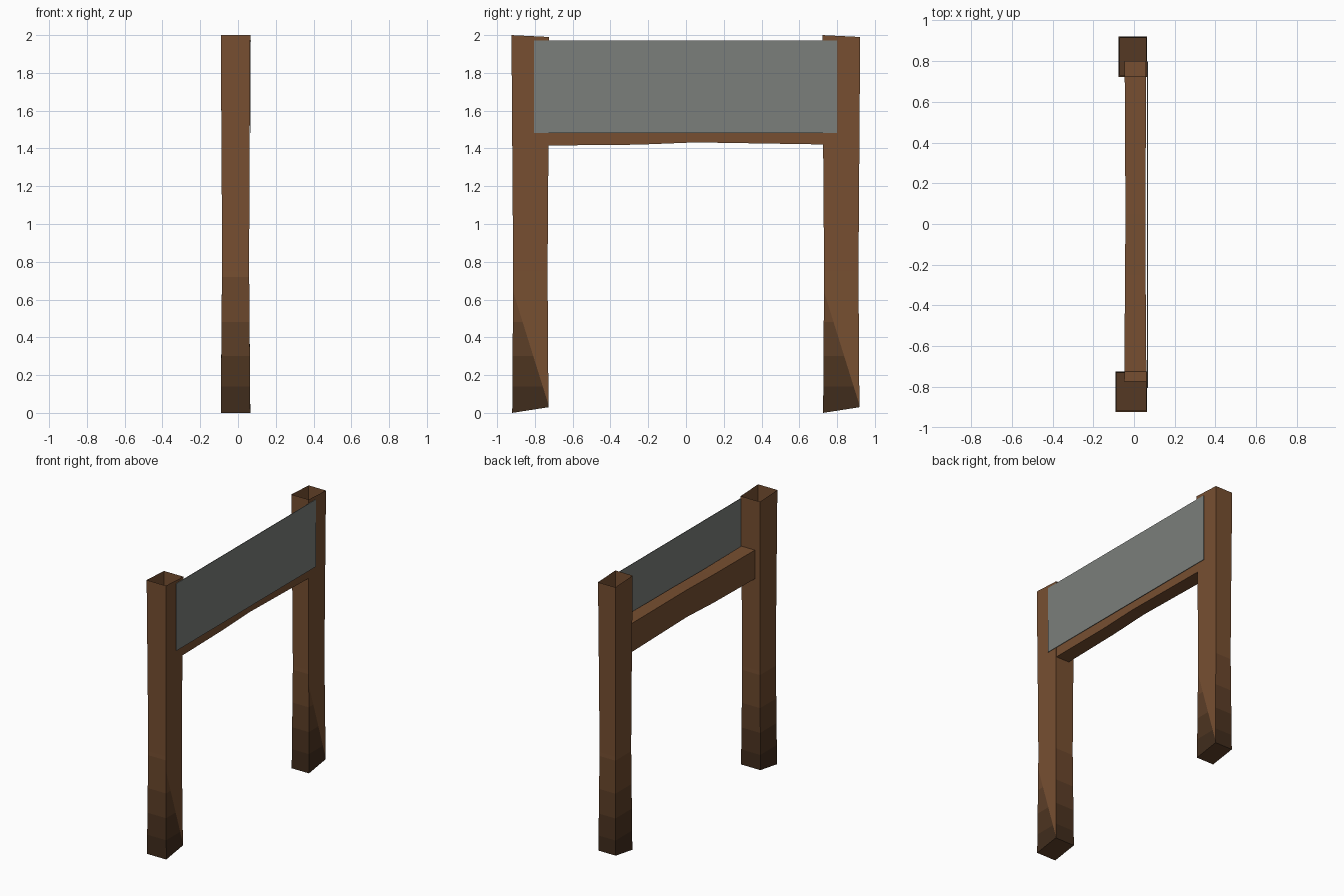
import bpy, bmesh
from mathutils import Vector

if "Cube" in bpy.data.objects:
    bpy.data.objects.remove(bpy.data.objects["Cube"])


def material(name, srgb):
    m = bpy.data.materials.new(name)
    m.diffuse_color = [((c / 255 + 0.055) / 1.055) ** 2.4 for c in srgb] + [1]
    m.use_nodes = True
    m.node_tree.nodes["Principled BSDF"].inputs["Base Color"].default_value = m.diffuse_color
    return m


# wood tones from the dark damp foot up to the clean timber
WOOD = [material("damp wood", (64, 44, 28)), material("dark wood", (77, 52, 32)),
        material("mid dark wood", (92, 62, 39)), material("mid wood", (107, 71, 44)),
        material("brown wood", (119, 79, 49))]
GREY = material("grey board", (123, 127, 123))
LIMITS = [0.14, 0.30, 0.48, 0.72]


def finish(bm, name, mats):
    mesh = bpy.data.meshes.new(name)
    bm.to_mesh(mesh)
    bm.free()
    for m in mats:
        mesh.materials.append(m)
    obj = bpy.data.objects.new(name, mesh)
    bpy.context.collection.objects.link(obj)
    return obj


def loft(bm, rings):
    """Join rings of four points with quads."""
    vs = [[bm.verts.new(p) for p in r] for r in rings]
    for a, b in zip(vs, vs[1:]):
        for i in range(4):
            j = (i + 1) % 4
            bm.faces.new((a[i], a[j], b[j], b[i]))
    return vs


def post(name, yc, x_left):
    """Waisted hollow post with open top and slanted foot."""
    bm = bmesh.new()
    rings = []
    # z, z at the +y side, inset in x, inset in y
    for z, z2, ix, iy in [(0, 0.03, 0, 0.004), (0.75, 0.75, 0.006, 0.009),
                          (1.15, 1.15, 0.005, 0.006), (2.0, 1.99, 0, 0)]:
        x0, x1 = x_left + ix, 0.065 - ix
        y0, y1 = yc - 0.1 + iy, yc + 0.1 - iy
        rings.append([(x0, y0, z), (x1, y0, z), (x1, y1, z2), (x0, y1, z2)])
    vs = loft(bm, rings)
    foot = bm.faces.new(vs[0][::-1])
    foot.material_index = 2
    # worn edge running diagonally over the +x face
    a, b = Vector((0, yc - 0.1, 0.67)), Vector((0, yc + 0.1, 0.03))
    normal = Vector((0, 0.64, 0.2))
    bm.normal_update()
    side = [f for f in bm.faces if f.normal.x > 0.7]
    geom = side + list({e for f in side for e in f.edges})
    bmesh.ops.bisect_plane(bm, geom=geom, plane_co=a, plane_no=normal)
    # cut height bands for the darkening wood
    for z in LIMITS:
        bmesh.ops.bisect_plane(bm, geom=bm.verts[:] + bm.edges[:] + bm.faces[:],
                               plane_co=(0, 0, z), plane_no=(0, 0, 1))
    bm.normal_update()
    for f in bm.faces:
        if abs(f.normal.z) > 0.5:
            continue
        c = f.calc_center_median()
        clean = f.normal.x > 0.7 and (c - a).dot(normal) > 0
        f.material_index = 4 if clean else sum(c.z > z for z in LIMITS)
    return finish(bm, name, WOOD)


post("front_post", -0.824, -0.091)
post("back_post", 0.822, -0.075)

# cross beam, slightly bowed in the middle
bm = bmesh.new()
rings = []
for y, x0, x1, z0, z1 in [(-0.775, -0.048, 0.061, 1.415, 1.625),
                          (-0.25, -0.044, 0.057, 1.42, 1.625),
                          (0.05, -0.042, 0.056, 1.432, 1.63),
                          (0.8, -0.046, 0.06, 1.42, 1.63)]:
    rings.append([(x0, y, z0), (x0, y, z1), (x1, y, z1), (x1, y, z0)])
vs = loft(bm, rings)
bm.faces.new(vs[0][::-1])
bm.faces.new(vs[-1])
bmesh.ops.recalc_face_normals(bm, faces=bm.faces[:])
finish(bm, "cross_beam", [WOOD[4]])

# thin sign board on the +x side
bm = bmesh.new()
bmesh.ops.create_cube(bm, size=1)
bmesh.ops.scale(bm, verts=bm.verts[:], vec=(0.004, 1.605, 0.49))
bmesh.ops.translate(bm, verts=bm.verts[:], vec=(0.067, -0.003, 1.727))
finish(bm, "sign_board", [GREY])
